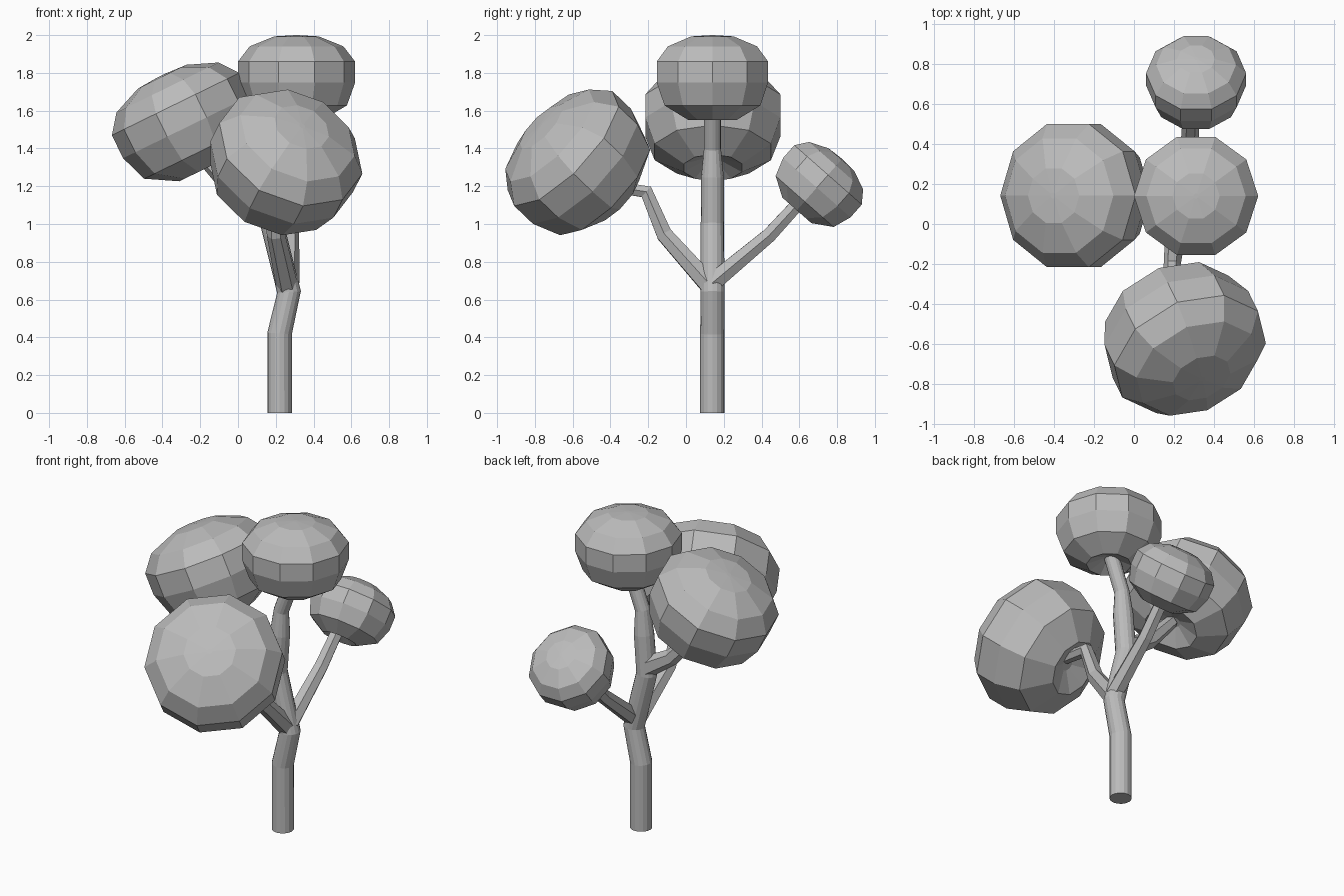
import bpy, bmesh, math
from mathutils import Vector

cube = bpy.data.objects.get("Cube")
if cube:
    bpy.data.objects.remove(cube)

grey = bpy.data.materials.new("plain_grey")
grey.use_nodes = True
colour = (0.5, 0.5, 0.5, 1)
grey.diffuse_color = colour
grey.node_tree.nodes["Principled BSDF"].inputs["Base Color"].default_value = colour


def skin_rings(name, rings):
    """Join equal rings of points with quads and close both ends."""
    bm = bmesh.new()
    loops = [[bm.verts.new(p) for p in ring] for ring in rings]
    n = len(loops[0])
    for low, high in zip(loops, loops[1:]):
        for i in range(n):
            j = (i + 1) % n
            bm.faces.new((low[i], low[j], high[j], high[i]))
    for end in (loops[0], loops[-1]):
        bm.faces.new(end)
    bmesh.ops.recalc_face_normals(bm, faces=bm.faces)
    mesh = bpy.data.meshes.new(name)
    bm.to_mesh(mesh)
    bm.free()
    mesh.materials.append(grey)
    obj = bpy.data.objects.new(name, mesh)
    bpy.context.collection.objects.link(obj)
    return obj


def circle(radius, z, sides):
    step = math.tau / sides
    return [Vector((radius * math.cos(i * step), radius * math.sin(i * step), z))
            for i in range(sides)]


def limb(name, path, sides):
    """Tapered tube through (x, y, z, radius) points."""
    points = [Vector(p[:3]) for p in path]
    rings = []
    for i, p in enumerate(points):
        before = points[max(i - 1, 0)]
        after = points[min(i + 1, len(points) - 1)]
        turn = Vector((0, 0, 1)).rotation_difference(after - before)
        rings.append([p + turn @ c for c in circle(path[i][3], 0, sides)])
    return skin_rings(name, rings)


# Foliage profile: radius and height for a unit puff, dimpled underneath
PUFF = [(0.1, -0.86), (0.43, -1), (0.86, -0.75), (1, -0.36),
        (1, 0), (0.8, 0.26), (0.38, 0.43), (0.04, 0.45)]


def foliage(name, centre, axis, radius):
    turn = Vector((0, 0, 1)).rotation_difference(Vector(axis))
    rings = [[Vector(centre) + turn @ c for c in circle(r * radius, z * radius, 10)]
             for r, z in PUFF]
    return skin_rings(name, rings)


# Trunk and branches
limb("trunk", [(.22, .14, 0, .065), (.22, .14, .42, .065), (.27, .14, .64, .063),
               (.18, .14, 1.0, .062), (.2, .14, 1.25, .06), (.21, .14, 1.4, .045),
               (.3, .14, 1.64, .045)], 16)
limb("front_branch", [(.26, .13, .67, .058), (.2, -.115, .945, .048),
                      (.19, -.21, 1.17, .042), (.19, -.4, 1.2, .035)], 6)
limb("back_branch", [(.27, .14, .69, .055), (.28, .44, .94, .044),
                     (.29, .66, 1.18, .038)], 6)
limb("right_branch", [(.18, .14, 1.04, .065), (0, .14, 1.15, .05),
                      (-.17, .14, 1.34, .04)], 6)

# Foliage puffs
foliage("top_foliage", (.31, .14, 1.86), (0, 0, 1), .31)
foliage("right_foliage", (-.33, .142, 1.635), (-.44, 0, .9), .376)
foliage("front_foliage", (.28, -.65, 1.4), (.33, -.68, .65), .405)
foliage("back_foliage", (.31, .752, 1.26), (0, .66, .75), .25)
